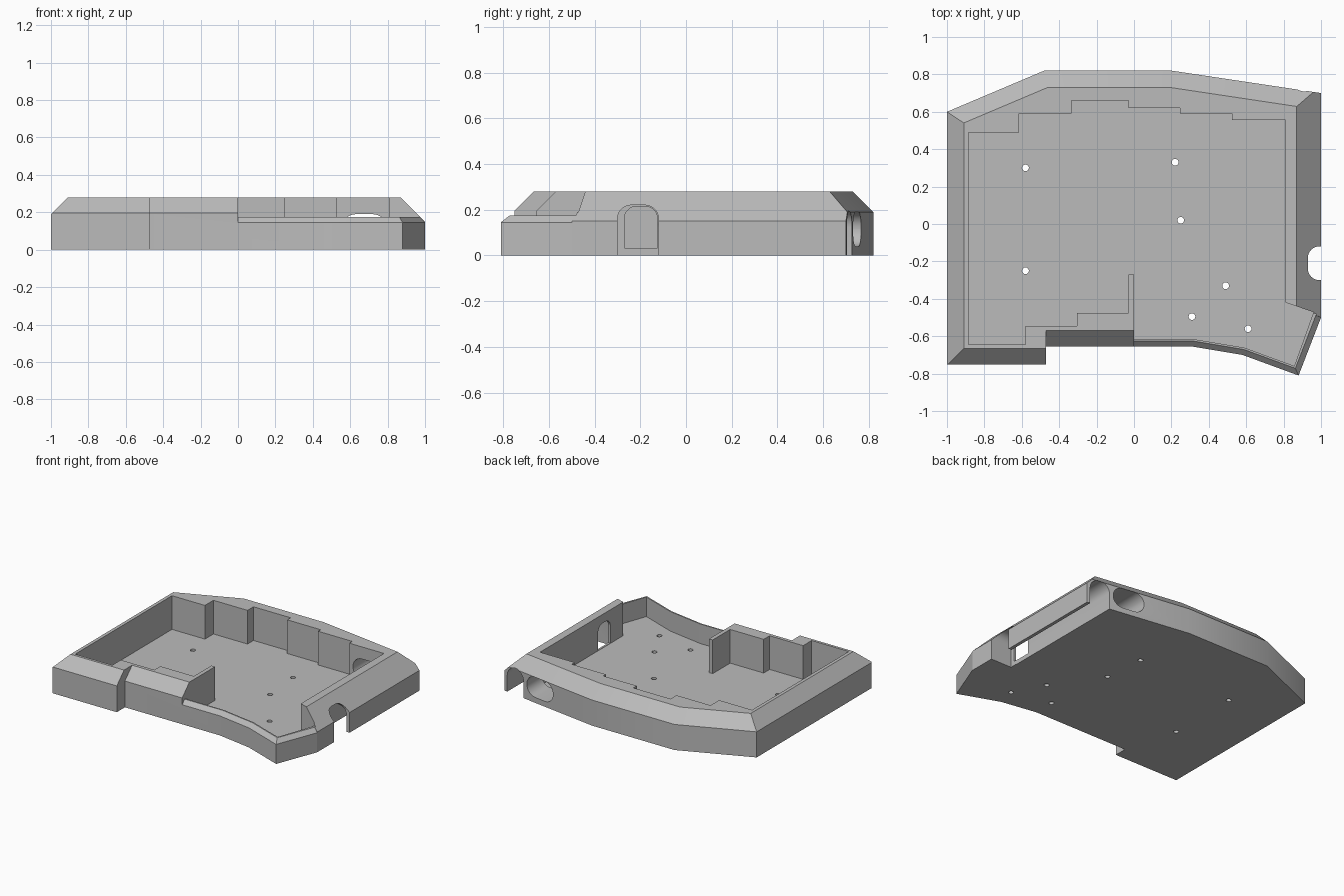
import bpy, bmesh
from math import sin, cos, pi
from mathutils import Vector

if "Cube" in bpy.data.objects:
    bpy.data.objects.remove(bpy.data.objects["Cube"], do_unlink=True)

grey = bpy.data.materials.new("grey_plastic")
grey.use_nodes = True
colour = (0.5, 0.5, 0.5, 1)
grey.diffuse_color = colour
grey.node_tree.nodes["Principled BSDF"].inputs["Base Color"].default_value = colour

TOP, FLOOR, LOW = 0.28, 0.03, 0.175
AXES = {"x": lambda u, v, w: (w, u, v),
        "y": lambda u, v, w: (u, w, v),
        "z": lambda u, v, w: (u, v, w)}


def loft(name, ring_a, ring_b):
    """Closed solid between two matching rings of 3D points."""
    bm = bmesh.new()
    a = [bm.verts.new(p) for p in ring_a]
    b = [bm.verts.new(p) for p in ring_b]
    bm.faces.new(a)
    bm.faces.new(b)
    for i in range(len(a)):
        j = (i + 1) % len(a)
        bm.faces.new((a[i], a[j], b[j], b[i]))
    bmesh.ops.recalc_face_normals(bm, faces=bm.faces)
    mesh = bpy.data.meshes.new(name)
    bm.to_mesh(mesh)
    bm.free()
    obj = bpy.data.objects.new(name, mesh)
    bpy.context.collection.objects.link(obj)
    mesh.materials.append(grey)
    return obj


def prism(name, profile, axis, lo, hi):
    place = AXES[axis]
    return loft(name, [place(u, v, lo) for u, v in profile],
                [place(u, v, hi) for u, v in profile])


def rounded(u0, u1, v0, v1, r_low, r_high, steps=8):
    """Rectangle with rounded lower and upper corners."""
    pts = []
    for u, v, r, su, sv, start in ((u1, v1, r_high, -1, -1, 0), (u0, v1, r_high, 1, -1, 1),
                                   (u0, v0, r_low, 1, 1, 2), (u1, v0, r_low, -1, 1, 3)):
        if not r:
            pts.append((u, v))
            continue
        for k in range(steps + 1):
            t = (start + k / steps) * pi / 2
            pts.append((u + su * r + r * cos(t), v + sv * r + r * sin(t)))
    return pts


def offset(path, d):
    """Shift an open path to its left by d, with mitred corners."""
    dirs = [(Vector(q) - Vector(p)).normalized() for p, q in zip(path, path[1:])]
    norms = [Vector((-e.y, e.x)) for e in dirs]
    result = []
    for i, p in enumerate(path):
        m = norms[max(i - 1, 0)]
        n = norms[min(i, len(norms) - 1)]
        result.append(tuple(Vector(p) + (m + n) * d / (1 + m.dot(n))))
    return result


def cut(body, cutter):
    mod = body.modifiers.new("cut", "BOOLEAN")
    mod.operation = "DIFFERENCE"
    mod.solver = "EXACT"
    mod.object = cutter
    bpy.context.view_layer.objects.active = body
    bpy.ops.object.modifier_apply(modifier=mod.name)
    bpy.data.objects.remove(cutter, do_unlink=True)


# Solid block with the outer outline
back = [(1, -0.5), (1, 0.7), (0.2, 0.82), (-0.48, 0.82), (-1, 0.6), (-1, -0.75)]
thumb_edge = [(0, -0.655), (0.31, -0.655), (0.58, -0.7), (0.88, -0.81), (1, -0.5)]
outline = back + [(-0.47, -0.75), (-0.47, -0.655)] + thumb_edge[1:-1]
case = prism("keyboard_case", outline, "z", 0, TOP)

# Sloped top edges on the right, back and left sides
bm = bmesh.new()
bm.from_mesh(case.data)
for i, (p, q) in enumerate(zip(back, back[1:])):
    e = (Vector(q) - Vector(p)).normalized()
    height = 0.15 if i == 0 else 0.19
    bmesh.ops.bisect_plane(bm, geom=bm.verts[:] + bm.edges[:] + bm.faces[:], dist=1e-5,
                           plane_co=(*p, height), plane_no=Vector((e.y, -e.x, 1)).normalized(),
                           clear_outer=True)
    bmesh.ops.holes_fill(bm, edges=[d for d in bm.edges if d.is_boundary])
bmesh.ops.recalc_face_normals(bm, faces=bm.faces)
bm.to_mesh(case.data)
bm.free()

# Sloped top edges of the two front sections
for y, x0, x1 in ((-0.75, -1.1, -0.4), (-0.655, -0.47, 0.2)):
    wedge = [(y - 0.3, -0.105), (y + 0.1, 0.295), (y - 0.3, 0.295)]
    cut(case, prism("front_slope", wedge, "x", x0, x1))

# Lowered thumb area, then the small slope around its rim
cut(case, prism("thumb_step", [(0, -1), (1.1, -1), (1.1, -0.524), (0.81, -0.424),
                               (0.5, -0.4), (0, -0.4)], "z", LOW, 0.5))
far = [(1.3, -0.5), (1.3, -1.2), (0, -1.2)]
cut(case, loft("thumb_slope", [(x, y, 0.115) for x, y in offset(thumb_edge, -0.03) + far],
               [(x, y, 0.205) for x, y in offset(thumb_edge, 0.06) + far]))

# Stepped key cavity, leaving a thin divider beside the thumb area
cavity = [(-0.885, -0.645), (-0.58, -0.645), (-0.58, -0.545), (-0.305, -0.545),
          (-0.305, -0.475), (-0.03, -0.475), (-0.03, -0.27), (0, -0.27)]
cavity += offset(thumb_edge, 0.04)[:-1]
cavity += [(0.96, -0.471), (0.81, -0.42), (0.81, 0.555)]
for x, y0, y1 in ((0.525, 0.555, 0.59), (0.245, 0.59, 0.62), (-0.03, 0.62, 0.66),
                  (-0.335, 0.66, 0.59), (-0.615, 0.59, 0.49)):
    cavity += [(x, y0), (x, y1)]
cavity.append((-0.885, 0.49))
cut(case, prism("key_cavity", cavity, "z", FLOOR, 0.5))

# Cable channel under the right wall, side port, inner window and back slot
cut(case, prism("cable_channel", rounded(0.825, 0.975, -0.1, 0.195, 0, 0.074), "y", -0.25, 1))
cut(case, prism("side_port", rounded(-0.3, -0.12, -0.1, 0.22, 0, 0.06), "x", 0.828, 1.2))
cut(case, prism("inner_window", rounded(-0.27, -0.125, FLOOR + 0.002, 0.215, 0, 0.055),
                "x", 0.7, 0.9))
cut(case, prism("back_slot", rounded(0.555, 0.795, 0.04, 0.19, 0.074, 0.074), "y", 0.5, 0.95))

# Screw holes through the floor
for x, y in ((-0.58, 0.3), (-0.58, -0.25), (0.22, 0.33), (0.25, 0.02),
             (0.49, -0.33), (0.31, -0.495), (0.61, -0.56)):
    circle = [(x + 0.018 * cos(k * pi / 8), y + 0.018 * sin(k * pi / 8)) for k in range(16)]
    cut(case, prism("screw_hole", circle, "z", -0.1, 0.1))

# Smooth the rounded openings, keep the rest sharp
bpy.ops.object.select_all(action="DESELECT")
case.select_set(True)
bpy.context.view_layer.objects.active = case
bpy.ops.object.shade_smooth_by_angle(angle=pi / 7)
